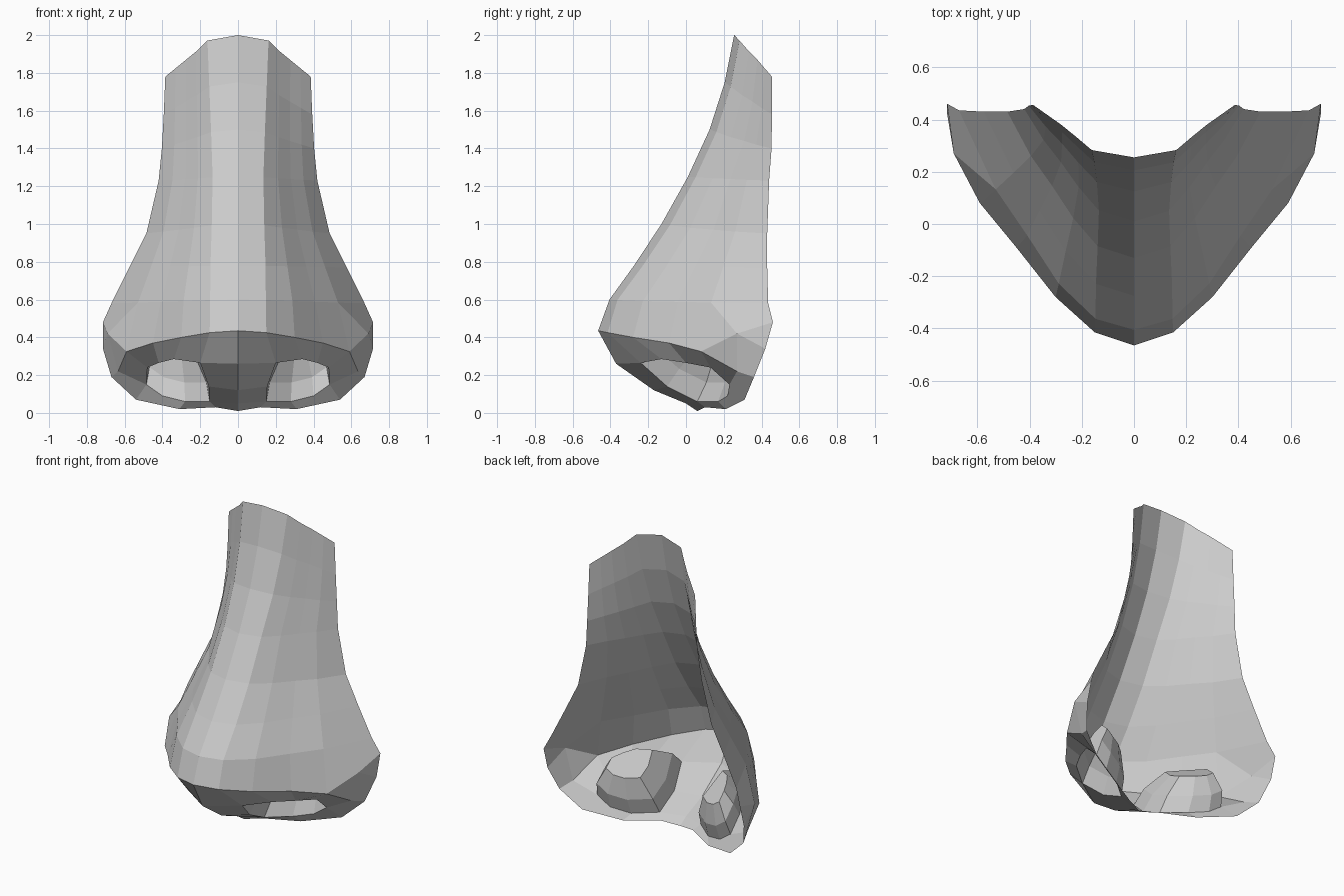
import bpy, bmesh
from mathutils import Vector

if "Cube" in bpy.data.objects:
    bpy.data.objects.remove(bpy.data.objects["Cube"])

bm = bmesh.new()


def V(*co):
    return bm.verts.new(co)


def face(*vs):
    bm.faces.new(vs)


def strip(a, b):
    for i in range(len(a) - 1):
        face(a[i], a[i + 1], b[i + 1], b[i])


def mix(a, b, t):
    return [p + (q - p) * t for p, q in zip(a, b)]


# bridge: rows lofted from the centre ridge (y, z) to the cheek edge (x, y, z)
ridge = [(.255, 2), (.205, 1.75), (.125, 1.5), (.01, 1.25), (-.13, 1.0), (-.275, .78), (-.405, .6)]
cheek = [(.385, .455, 1.78), (.393, .455, 1.58), (.403, .453, 1.4), (.42, .44, 1.23),
         (.485, .43, .95), (.575, .43, .77), (.67, .435, .58)]
fx_top, fx_low = (0, .42, .58, .72, .86, 1), (0, .22, .43, .61, .79, 1)
fy_top, fy_low = (0, .14, .4, .62, .81, 1), (0, .05, .21, .43, .64, 1)
fz = (0, .13, .4, .6, .8, 1)
rows = []
for i, ((cy, cz), (ex, ey, ez)) in enumerate(zip(ridge, cheek)):
    t = i / 6
    fx, fy = mix(fx_top, fx_low, t), mix(fy_top, fy_low, t)
    rows.append([V(ex * a, cy + (ey - cy) * b, cz + (ez - cz) * c) for a, b, c in zip(fx, fy, fz)])
for a, b in zip(rows, rows[1:]):
    strip(a, b)

# tip edge running round the front
tip = [V(*p) for p in ((0, -.465, .435), (.15, -.415, .425), (.3, -.28, .4), (.45, -.09, .37), (.59, .08, .325))]
low = rows[-1]
strip(low[:5], tip)

# wing of the nostril
w1, w2, w3 = V(.715, .46, .48), V(.715, .42, .34), V(.67, .36, .19)
q, m = V(.69, .27, .42), V(.635, .27, .22)
face(low[4], low[5], w1, q)
face(low[4], q, tip[4])
face(q, w1, w2)
face(q, w2, w3, m)
face(q, m, tip[4])

# underside around the nostril rim
c = [V(0, *p) for p in ((-.37, .26), (-.17, .12), (0, .05), (.06, .01))]
b1, b2, b3 = V(.54, .31, .07), V(.31, .21, .02), V(.12, .1, .03)
rim = [V(*p) for p in ((.2, -.24, .265), (.34, -.13, .285), (.42, 0, .265), (.48, .13, .24), (.485, .23, .15),
                       (.4, .22, .09), (.28, .17, .06), (.15, .06, .06), (.155, -.1, .14))]
strip([c[0]] + rim[:4], tip)
face(tip[4], m, rim[4], rim[3])
face(m, w3, b1, rim[4])
face(rim[4], b1, b2, rim[5])
face(rim[5], b2, rim[6])
face(rim[6], b2, b3, rim[7])
face(rim[7], b3, c[3], c[2])
face(rim[7], c[2], c[1], rim[8])
face(rim[8], c[1], c[0], rim[0])

# nostril pocket going inwards
mid = sum((v.co for v in rim), Vector()) / len(rim)
ring = rim
for s, off in ((.9, Vector((0, .05, .09))), (.55, Vector((0, .1, .19)))):
    nxt = [V(*(mid + (v.co - mid) * s + off)) for v in rim]
    strip(ring + ring[:1], nxt + nxt[:1])
    ring = nxt
face(*ring)

bmesh.ops.recalc_face_normals(bm, faces=bm.faces)
if max(bm.faces, key=lambda f: -f.calc_center_median().y).normal.y > 0:
    bmesh.ops.reverse_faces(bm, faces=bm.faces)
me = bpy.data.meshes.new("nose")
bm.to_mesh(me)
bm.free()
nose = bpy.data.objects.new("nose", me)
bpy.context.collection.objects.link(nose)

# mirrored left half
mir = nose.modifiers.new("mirror", 'MIRROR')
mir.use_clip = True
mir.merge_threshold = .001
